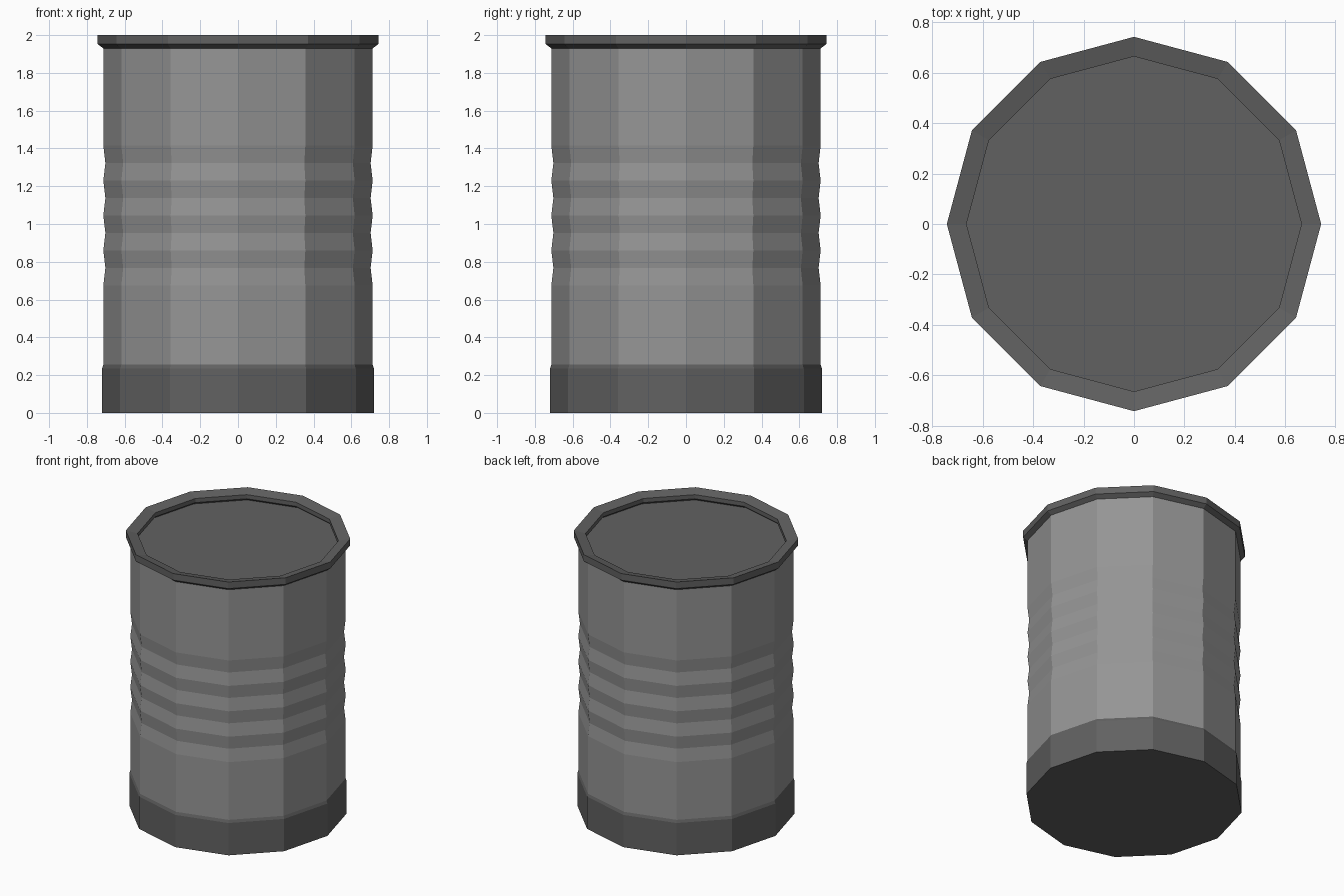
import bpy, bmesh
from math import cos, sin, pi

if "Cube" in bpy.data.objects:
    bpy.data.objects.remove(bpy.data.objects["Cube"])

SIDES = 12


def material(name, grey):
    m = bpy.data.materials.new(name)
    m.diffuse_color = (grey, grey, grey, 1)
    m.use_nodes = True
    m.node_tree.nodes["Principled BSDF"].inputs["Base Color"].default_value = m.diffuse_color
    return m


def lathe(name, profile, mat, cap_start=False, cap_end=False):
    """Revolve (radius, z) points, listed from bottom to top, into a 12-sided part."""
    bm = bmesh.new()
    rings = [[bm.verts.new((r * cos(2 * pi * i / SIDES), r * sin(2 * pi * i / SIDES), z))
              for i in range(SIDES)] for r, z in profile]
    for a, b in zip(rings, rings[1:]):
        for i in range(SIDES):
            j = (i + 1) % SIDES
            bm.faces.new((a[i], a[j], b[j], b[i]))
    if cap_start:
        bm.faces.new(rings[0][::-1])
    if cap_end:
        bm.faces.new(rings[-1])
    mesh = bpy.data.meshes.new(name)
    bm.to_mesh(mesh)
    bm.free()
    mesh.materials.append(mat)
    ob = bpy.data.objects.new(name, mesh)
    bpy.context.collection.objects.link(ob)
    return ob


light = material("light_metal", 0.30)
dark = material("dark_metal", 0.12)

# Base band with a small chamfer and closed underside
lathe("base_band", [(0.72, 0), (0.72, 0.235), (0.713, 0.255)], dark, cap_start=True)

# Body wall with four shallow grooves
grooves = [(0.713 if i % 2 == 0 else 0.702, 0.675 + 0.0925 * i) for i in range(9)]
lathe("body", [(0.713, 0.255)] + grooves + [(0.713, 1.93)], light)

# Rim sloping inward to a recessed lid
lathe("rim_and_lid", [(0.713, 1.93), (0.743, 1.952), (0.743, 2.0), (0.665, 1.982),
                      (0.665, 1.952), (0.69, 1.932)], dark, cap_end=True)
